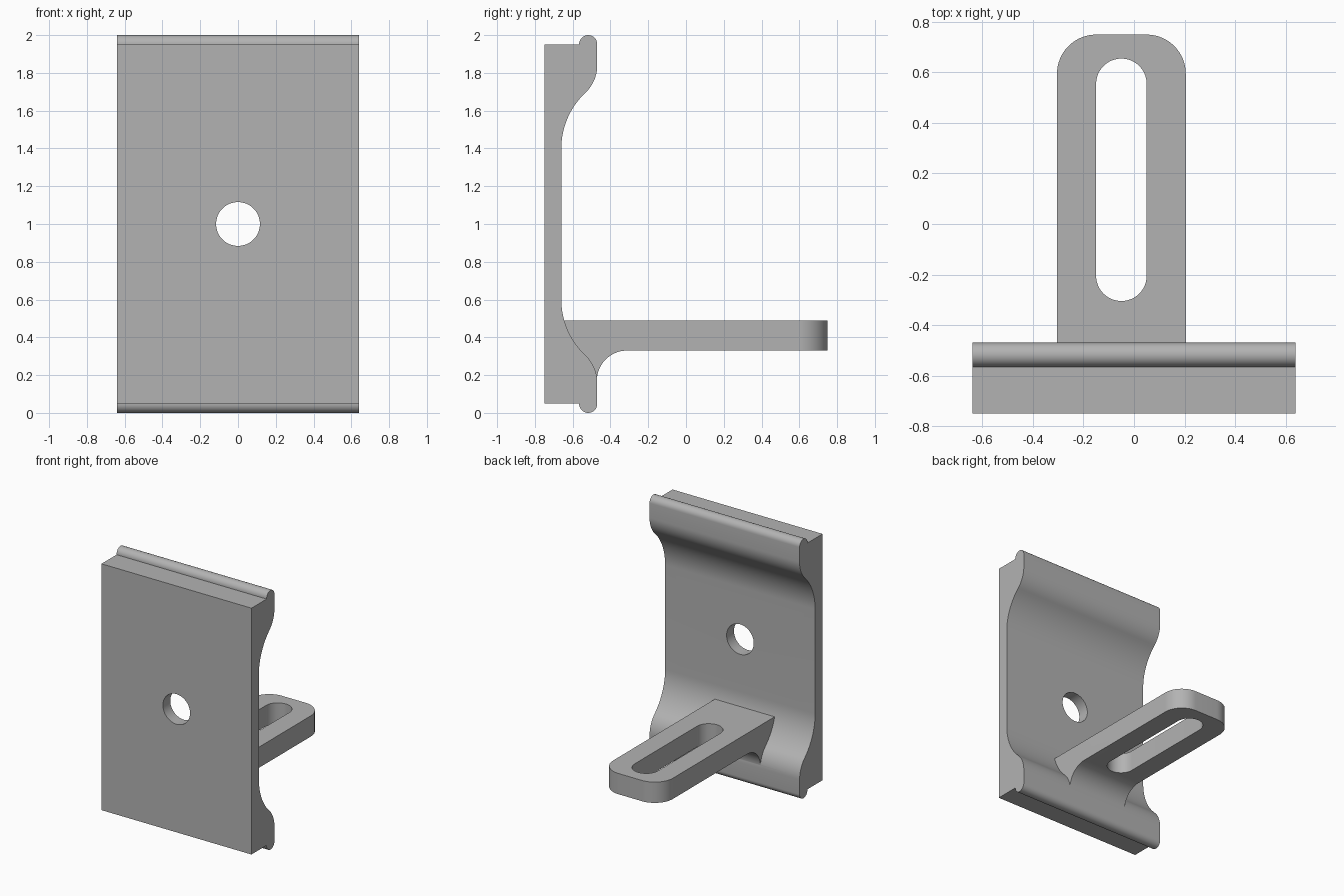
import bpy, bmesh
from math import sin, cos, pi, atan, radians
from mathutils import Vector

cube = bpy.data.objects.get("Cube")
if cube:
    bpy.data.objects.remove(cube, do_unlink=True)

grey = bpy.data.materials.new("plain grey")
grey.use_nodes = True
colour = (0.45, 0.45, 0.45, 1)
grey.diffuse_color = colour
grey.node_tree.nodes["Principled BSDF"].inputs["Base Color"].default_value = colour


def arc(u, v, r, start, end, n=16):
    """Points on an arc, angles in degrees."""
    angles = [radians(start + (end - start) * i / n) for i in range(n + 1)]
    return [(u + r * cos(a), v + r * sin(a)) for a in angles]


def prism(name, points, place, low, high):
    """Extrude a 2D outline; place(u, v, w) maps it into space."""
    bm = bmesh.new()
    face = bm.faces.new([bm.verts.new(place(u, v, low)) for u, v in points])
    shift = Vector(place(0, 0, high)) - Vector(place(0, 0, low))
    extruded = bmesh.ops.extrude_face_region(bm, geom=[face], use_keep_orig=True)
    verts = [g for g in extruded["geom"] if isinstance(g, bmesh.types.BMVert)]
    bmesh.ops.translate(bm, verts=verts, vec=shift)
    bmesh.ops.recalc_face_normals(bm, faces=bm.faces)
    mesh = bpy.data.meshes.new(name)
    bm.to_mesh(mesh)
    bm.free()
    mesh.materials.append(grey)
    obj = bpy.data.objects.new(name, mesh)
    bpy.context.collection.objects.link(obj)
    return obj


def combine(target, other, operation):
    """Apply a boolean and discard the second solid."""
    mod = target.modifiers.new(operation.lower(), 'BOOLEAN')
    mod.operation, mod.solver, mod.object = operation, 'EXACT', other
    bpy.context.view_layer.objects.active = target
    bpy.ops.object.modifier_apply(modifier=mod.name)
    bpy.data.objects.remove(other, do_unlink=True)


def across(y, z, x):
    return (x, y, z)


def upward(x, y, z):
    return (x, y, z)


def forward(x, z, y):
    return (x, y, z)


# Back plate: lower half of the side profile, mirrored about mid height
front, web, lip = -0.75, -0.66, -0.47
swell_z, web_z = 0.16, 0.60
bead = 0.048
theta = 2 * atan((lip - web) / (web_z - swell_z))
total = (web_z - swell_z) / sin(theta)
convex = 0.2
concave = total - convex
deg = theta * 180 / pi
lower = [(front, 0.05), (lip - 2 * bead, 0.05)]
lower += arc(lip - bead, bead, bead, 180, 360)
lower += arc(lip - convex, swell_z, convex, 0, deg)
lower += arc(web + concave, web_z, concave, 180 + deg, 180)[1:]
upper = [(y, 2 - z) for y, z in reversed(lower)]
plate = prism("slotted_bracket", lower + upper, across, -0.64, 0.64)

# Round hole through the plate
hole = prism("hole_cutter", arc(0, 1, 0.116, 0, 360, 64)[:-1], forward, -1, 0)
combine(plate, hole, 'DIFFERENCE')

# Arm: side profile with a fillet below, trimmed to a rounded plan
side = [(0.9, 0.49), (-0.70, 0.49), (-0.70, 0.17)]
side += arc(-0.312, 0.17, 0.16, 180, 90) + [(0.9, 0.33)]
arm = prism("arm", side, across, -0.5, 0.5)
left, right, end, corner = -0.305, 0.205, 0.75, 0.155
plan = [(left, -0.9), (right, -0.9)]
plan += arc(right - corner, end - corner, corner, 0, 90)
plan += arc(left + corner, end - corner, corner, 90, 180)
combine(arm, prism("plan_trim", plan, upward, 0, 1), 'INTERSECT')

# Long slot in the arm
slot = arc(-0.05, 0.555, 0.1, 0, 180, 32) + arc(-0.05, -0.205, 0.1, 180, 360, 32)
combine(arm, prism("slot_cutter", slot, upward, 0, 1), 'DIFFERENCE')
combine(plate, arm, 'UNION')

# Smooth curves, crisp edges
bpy.ops.object.select_all(action='DESELECT')
plate.select_set(True)
bpy.context.view_layer.objects.active = plate
bpy.ops.object.shade_smooth_by_angle(angle=radians(25))
